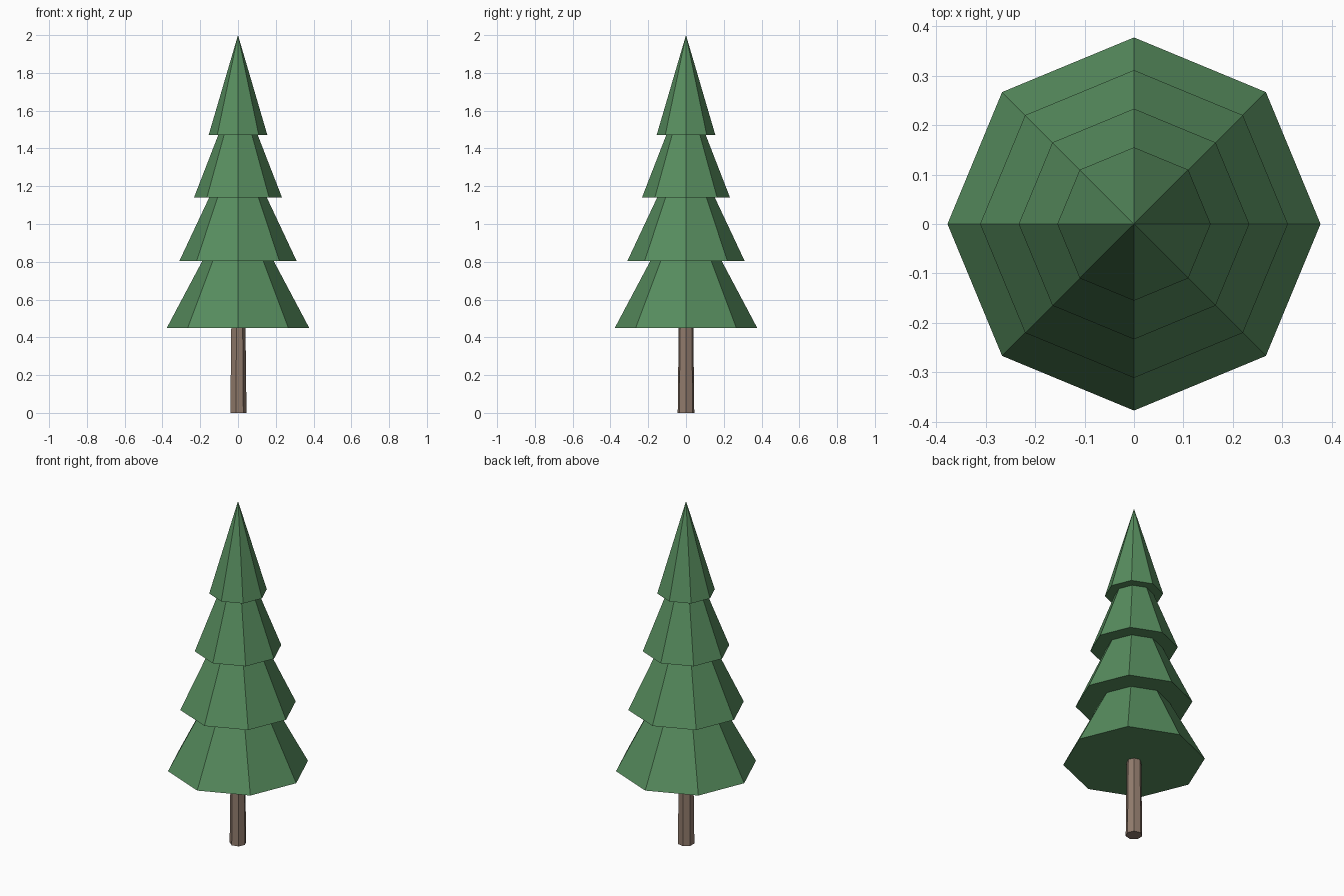
import bpy
import bmesh
from math import cos, sin, tau

cube = bpy.data.objects.get("Cube")
if cube:
    bpy.data.objects.remove(cube, do_unlink=True)


def make_material(name, rgb):
    mat = bpy.data.materials.new(name)
    mat.use_nodes = True
    color = (*rgb, 1.0)
    mat.diffuse_color = color
    mat.node_tree.nodes["Principled BSDF"].inputs["Base Color"].default_value = color
    return mat


def add_object(name, bm, mat):
    bmesh.ops.recalc_face_normals(bm, faces=bm.faces)
    mesh = bpy.data.meshes.new(name)
    bm.to_mesh(mesh)
    bm.free()
    mesh.materials.append(mat)
    obj = bpy.data.objects.new(name, mesh)
    bpy.context.collection.objects.link(obj)
    return obj


def ring(bm, sides, radius, z):
    # First corner points along +x
    return [bm.verts.new((radius * cos(tau * i / sides), radius * sin(tau * i / sides), z))
            for i in range(sides)]


def make_cone(name, sides, radius, bottom, top, mat):
    bm = bmesh.new()
    base = ring(bm, sides, radius, bottom)
    tip = bm.verts.new((0, 0, top))
    bm.faces.new(base)
    for i in range(sides):
        bm.faces.new((base[i], base[(i + 1) % sides], tip))
    return add_object(name, bm, mat)


def make_post(name, sides, r_bottom, r_top, bottom, top, mat):
    bm = bmesh.new()
    low = ring(bm, sides, r_bottom, bottom)
    high = ring(bm, sides, r_top, top)
    bm.faces.new(low)
    bm.faces.new(high)
    for i in range(sides):
        j = (i + 1) % sides
        bm.faces.new((low[i], low[j], high[j], high[i]))
    return add_object(name, bm, mat)


needle_green = make_material("needle green", (0.095, 0.265, 0.112))
bark_brown = make_material("bark brown", (0.285, 0.2, 0.152))

# Seven-sided tapering trunk
make_post("trunk", 7, 0.045, 0.039, 0.0, 0.5, bark_brown)

# Stacked eight-sided foliage cones: radius, bottom, tip
tiers = [
    (0.377, 0.45, 1.16),
    (0.311, 0.803, 1.465),
    (0.233, 1.14, 1.74),
    (0.155, 1.472, 2.0),
]
for n, (radius, bottom, top) in enumerate(tiers, 1):
    make_cone(f"foliage_tier_{n}", 8, radius, bottom, top, needle_green)
